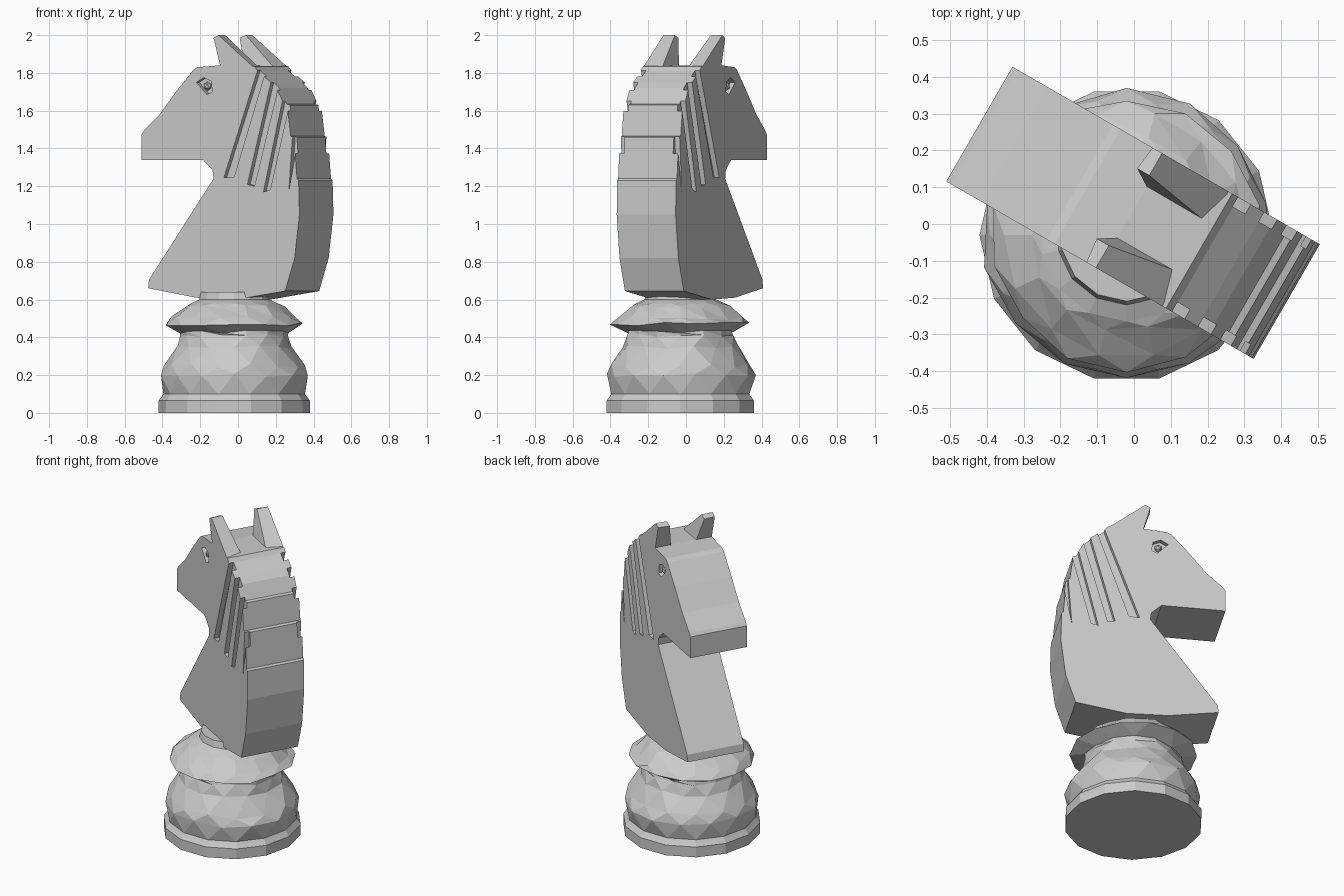
import bpy, bmesh, math, random
from mathutils import Matrix

if "Cube" in bpy.data.objects:
    bpy.data.objects.remove(bpy.data.objects["Cube"])

random.seed(4)
V0, V1 = -0.155, 0.205          # slab sides across its thickness
TURN = math.radians(-30)        # head is turned on the base


def finish(bm, name, turned=True):
    bmesh.ops.recalc_face_normals(bm, faces=bm.faces)
    if turned:
        bmesh.ops.rotate(bm, verts=bm.verts, matrix=Matrix.Rotation(TURN, 3, 'Z'))
    mesh = bpy.data.meshes.new(name)
    bm.to_mesh(mesh)
    bm.free()
    ob = bpy.data.objects.new(name, mesh)
    bpy.context.collection.objects.link(ob)
    return ob


def prism(bm, outline, a, b):
    """Extrude a (length, height) outline between two thickness values."""
    ra = [bm.verts.new((u, a, z)) for u, z in outline]
    rb = [bm.verts.new((u, b, z)) for u, z in outline]
    bm.faces.new(ra)
    bm.faces.new(rb)
    n = len(outline)
    for i in range(n):
        j = (i + 1) % n
        bm.faces.new((ra[i], ra[j], rb[j], rb[i]))


# Turned base: faceted, rings twisted by half a step where bulging
SIDES = 14
rings = [(0.0, .40, 0), (.065, .40, 0), (.085, .385, 0), (.10, .375, 0), (.20, .395, 1),
         (.25, .37, 0), (.35, .305, 1), (.41, .285, 0), (.43, .285, 0), (.47, .37, 1),
         (.50, .335, 0), (.56, .265, 0), (.58, .235, 1), (.60, .19, 1), (.64, .18, 1)]
bm = bmesh.new()
loops = []
for k, (z, r, half) in enumerate(rings):
    loop = []
    for i in range(SIDES):
        a = 2 * math.pi * (i + half / 2) / SIDES
        j = 0.01 if 3 < k < 12 else 0
        rr = r + random.uniform(-j, j * 0.5)
        loop.append(bm.verts.new((-.02 + rr * math.cos(a), -.03 + rr * math.sin(a),
                                  z + random.uniform(-j, j))))
    loops.append(loop)
bm.faces.new(loops[0])
bm.faces.new(loops[-1])
for k in range(len(rings) - 1):
    lo, hi, h0, h1 = loops[k], loops[k + 1], rings[k][2], rings[k + 1][2]
    for i in range(SIDES):
        j = (i + 1) % SIDES
        if h0 > h1:
            bm.faces.new((lo[i], lo[j], hi[j]))
            bm.faces.new((lo[i], hi[j], hi[i]))
        else:
            bm.faces.new((lo[i], lo[j], hi[i]))
            bm.faces.new((lo[j], hi[j], hi[i]))
finish(bm, "base", False)

# Horse head and neck slab with stepped mane
profile = [(-.50, 1.34), (-.125, 1.34), (-.066, 1.285), (-.06, 1.24), (-.455, .705),
           (-.46, .66), (-.165, .61), (.08, .60), (.378, .645), (.436, .82), (.465, 1.05),
           (.46, 1.23), (.45, 1.24), (.432, 1.46), (.412, 1.465), (.39, 1.63),
           (.37, 1.635), (.325, 1.72), (.29, 1.75), (.21, 1.81), (.19, 1.835),
           (-.02, 1.84), (-.16, 1.83), (-.185, 1.815), (-.29, 1.70), (-.39, 1.58),
           (-.485, 1.495), (-.50, 1.475)]
bm = bmesh.new()
prism(bm, profile, V0, V1)
head = finish(bm, "head")

# Cut mane grooves and eye sockets into both sides
grooves = [
    [(.215, 1.83), (.255, 1.80), (.066, 1.25), (.003, 1.245)],
    [(.296, 1.77), (.34, 1.74), (.19, 1.20), (.147, 1.21)],
    [(.37, 1.69), (.41, 1.66), (.286, 1.18), (.245, 1.17)],
    [(.425, 1.50), (.46, 1.48), (.40, 1.17)],
]
eye = [(-.165, 1.75), (-.12, 1.775), (-.075, 1.755), (-.068, 1.70), (-.10, 1.685)]
bm = bmesh.new()
for a, b in ((V0 - .05, V0 + .03), (V1 - .03, V1 + .05)):
    for outline in grooves + [eye]:
        prism(bm, outline, a, b)
cutter = finish(bm, "cutter")
cutter.hide_render = True
mod = head.modifiers.new("cuts", 'BOOLEAN')
mod.operation = 'DIFFERENCE'
mod.solver = 'EXACT'
mod.object = cutter
bpy.context.view_layer.objects.active = head
bpy.ops.object.modifier_apply(modifier="cuts")
bpy.data.objects.remove(cutter)

# Ears: wedges rising from the slab sides, mirrored; pupils in the sockets
mid = (V0 + V1) / 2
for s, side in ((-1, "near"), (1, "far")):
    bm = bmesh.new()
    low = [(-.012, .075), (-.012, .18), (.21, .18), (.18, .075)]
    top = [(-.068, .11), (-.06, .18), (-.03, .18), (-.03, .11)]
    lo = [bm.verts.new((u, mid + s * v, 1.81)) for u, v in low]
    hi = [bm.verts.new((u, mid + s * v, z))
          for (u, v), z in zip(top, (1.985, 1.985, 2.0, 2.0))]
    bm.faces.new(lo)
    bm.faces.new(hi)
    for i in range(4):
        j = (i + 1) % 4
        bm.faces.new((lo[i], lo[j], hi[j], hi[i]))
    finish(bm, side + "_ear")

    bm = bmesh.new()
    bmesh.ops.create_icosphere(bm, subdivisions=1, radius=.024,
                               matrix=Matrix.Translation((-.11, mid + s * .155, 1.73)))
    finish(bm, side + "_pupil")
